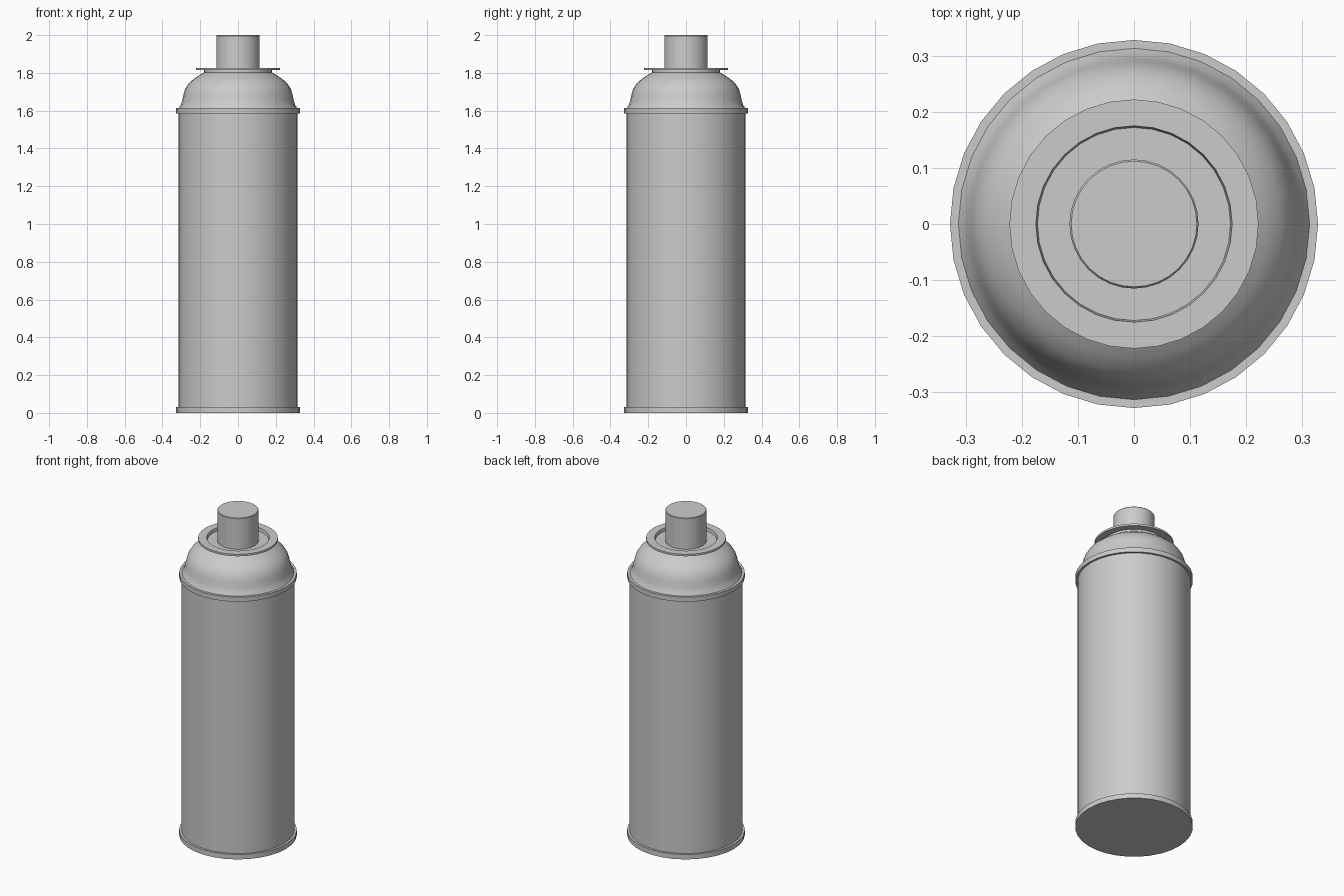
import bpy, bmesh, math

if "Cube" in bpy.data.objects:
    bpy.data.objects.remove(bpy.data.objects["Cube"])

SIDES = 32


def lathe(name, profile, angle=30):
    """Revolve (radius, z) points around z; radius 0 closes to a pole."""
    me = bpy.data.meshes.new(name)
    bm = bmesh.new()
    rings = []
    for r, z in profile:
        if r == 0:
            rings.append([bm.verts.new((0, 0, z))] * SIDES)
        else:
            rings.append([bm.verts.new((r * math.cos(2 * math.pi * i / SIDES),
                                        r * math.sin(2 * math.pi * i / SIDES), z))
                          for i in range(SIDES)])
    for a, b in zip(rings, rings[1:]):
        for i in range(SIDES):
            j = (i + 1) % SIDES
            quad = list(dict.fromkeys((a[i], a[j], b[j], b[i])))
            bm.faces.new(quad)
    bmesh.ops.recalc_face_normals(bm, faces=bm.faces)
    bm.to_mesh(me)
    bm.free()
    ob = bpy.data.objects.new(name, me)
    bpy.context.collection.objects.link(ob)
    bpy.ops.object.select_all(action='DESELECT')
    ob.select_set(True)
    bpy.context.view_layer.objects.active = ob
    bpy.ops.object.shade_smooth_by_angle(angle=math.radians(angle))
    return ob


# Can body with a rolled rim at the bottom and at the shoulder,
# then the domed shoulder rising to a narrow neck and valve cup
lathe("can", [
    (0, 0), (0.328, 0), (0.328, 0.03), (0.315, 0.03),
    (0.315, 1.585), (0.328, 1.585), (0.328, 1.613), (0.313, 1.613),
    (0.302, 1.632), (0.295, 1.655), (0.289, 1.685), (0.28, 1.715),
    (0.263, 1.742), (0.238, 1.765), (0.208, 1.785), (0.18, 1.803),
    (0.18, 1.815), (0.222, 1.815), (0.222, 1.827), (0.175, 1.827),
    (0.172, 1.808), (0, 1.808)])

# Spray button with a slightly softened top edge
lathe("spray_button", [
    (0, 1.80), (0.115, 1.80), (0.115, 1.996), (0.112, 2.0), (0, 2.0)])
